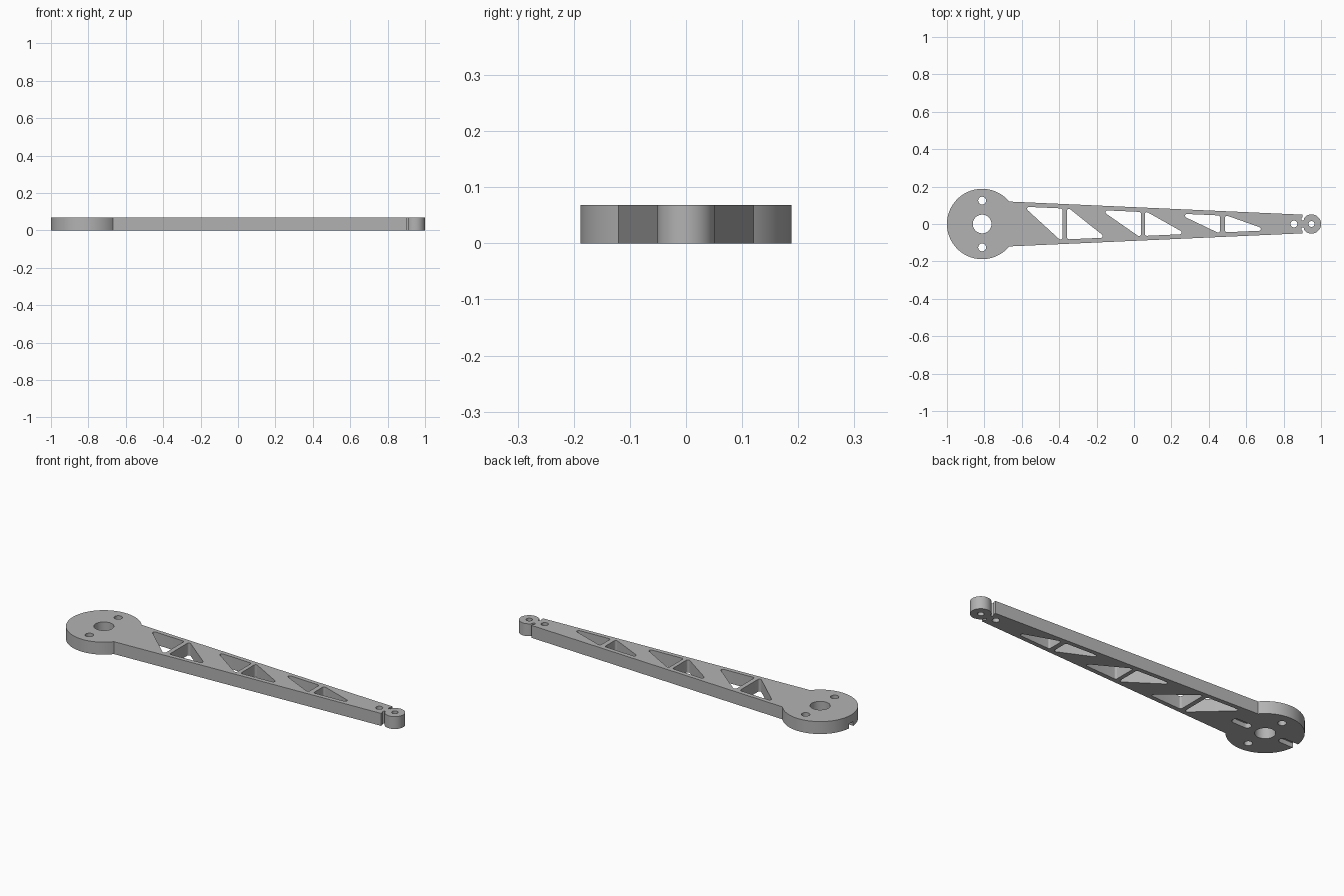
import bpy, bmesh, math

cube = bpy.data.objects.get("Cube")
if cube:
    bpy.data.objects.remove(cube)

THICK = 0.068
HUB_X, TIP_X = -0.812, 0.949

grey = bpy.data.materials.new("light grey")
grey.use_nodes = True
grey.diffuse_color = (0.45, 0.45, 0.45, 1)
grey.node_tree.nodes["Principled BSDF"].inputs["Base Color"].default_value = grey.diffuse_color


def half_width(x):
    """Half the width of the tapering arm at x."""
    return 0.12 - (x + 0.67) * 0.0446


def prism(name, discs, z0=0.0, z1=THICK, sides=24):
    """Upright prism around a set of discs (x, y, radius); radius 0 is a sharp corner."""
    bm = bmesh.new()
    for x, y, r in discs:
        for i in range(sides if r else 1):
            a = math.tau * i / sides
            for z in (z0, z1):
                bm.verts.new((x + r * math.cos(a), y + r * math.sin(a), z))
    hull = bmesh.ops.convex_hull(bm, input=bm.verts)
    spare = [g for g in hull["geom_interior"] if isinstance(g, bmesh.types.BMVert)]
    bmesh.ops.delete(bm, geom=spare, context='VERTS')
    bmesh.ops.dissolve_limit(bm, angle_limit=0.002, verts=bm.verts, edges=bm.edges)
    bmesh.ops.recalc_face_normals(bm, faces=bm.faces)
    mesh = bpy.data.meshes.new(name)
    bm.to_mesh(mesh)
    bm.free()
    mesh.materials.append(grey)
    obj = bpy.data.objects.new(name, mesh)
    bpy.context.collection.objects.link(obj)
    return obj


def through(name, discs, sides=24):
    return prism(name, discs, -0.05, THICK + 0.05, sides)


# Tapering arm, hub disc and tip disc
ends = (-0.67, 0.9)
arm = prism("lever_arm", [(x, s * half_width(x), 0) for x in ends for s in (-1, 1)])
adds = [prism("hub_disc", [(HUB_X, 0, 0.188)], sides=96),
        prism("tip_disc", [(TIP_X, 0, 0.051)], sides=48)]

# Pivot, bolt and tip holes
cuts = [through("pivot_hole", [(HUB_X, 0, 0.05)], 48),
        through("arm_end_hole", [(0.855, 0, 0.018)]),
        through("tip_hole", [(TIP_X, 0, 0.016)])]

for s in (-1, 1):
    cuts.append(through("bolt_hole", [(HUB_X, s * 0.125, 0.021)]))
    # Relief notch between the arm end and the tip disc
    cuts.append(through("neck_notch", [(0.902, s * 0.027, 0.008)], 16))
    # Shallow slots in the underside of the hub
    cuts.append(prism("underside_slot", [(HUB_X + s * d, 0, 0.02) for d in (0.11, 0.18)],
                      -0.05, 0.025))

# Truss windows: pairs of rounded triangles either side of an upright web
for left, web_l, web_r, right in ((-0.562, -0.393, -0.348, -0.178),
                                  (-0.142, 0.027, 0.069, 0.244),
                                  (0.283, 0.45, 0.497, 0.668)):
    for corners in (((left, 1), (web_l, 1), (web_l, -1)),
                    ((web_r, 1), (web_r, -1), (right, -1))):
        cuts.append(through("truss_window",
                            [(x, s * (half_width(x) - 0.034), 0.01) for x, s in corners]))

# Combine the pieces into one solid
for tool, mode in [(o, 'UNION') for o in adds] + [(o, 'DIFFERENCE') for o in cuts]:
    mod = arm.modifiers.new(tool.name, 'BOOLEAN')
    mod.operation, mod.solver, mod.object = mode, 'EXACT', tool
bpy.context.view_layer.update()
solid = bpy.data.meshes.new_from_object(arm.evaluated_get(bpy.context.evaluated_depsgraph_get()))
arm.modifiers.clear()
arm.data = solid
for tool in adds + cuts:
    bpy.data.objects.remove(tool)

# Smooth round walls with crisp rims
bpy.ops.object.select_all(action='DESELECT')
arm.select_set(True)
bpy.context.view_layer.objects.active = arm
bpy.ops.object.shade_smooth_by_angle(angle=math.radians(30))
